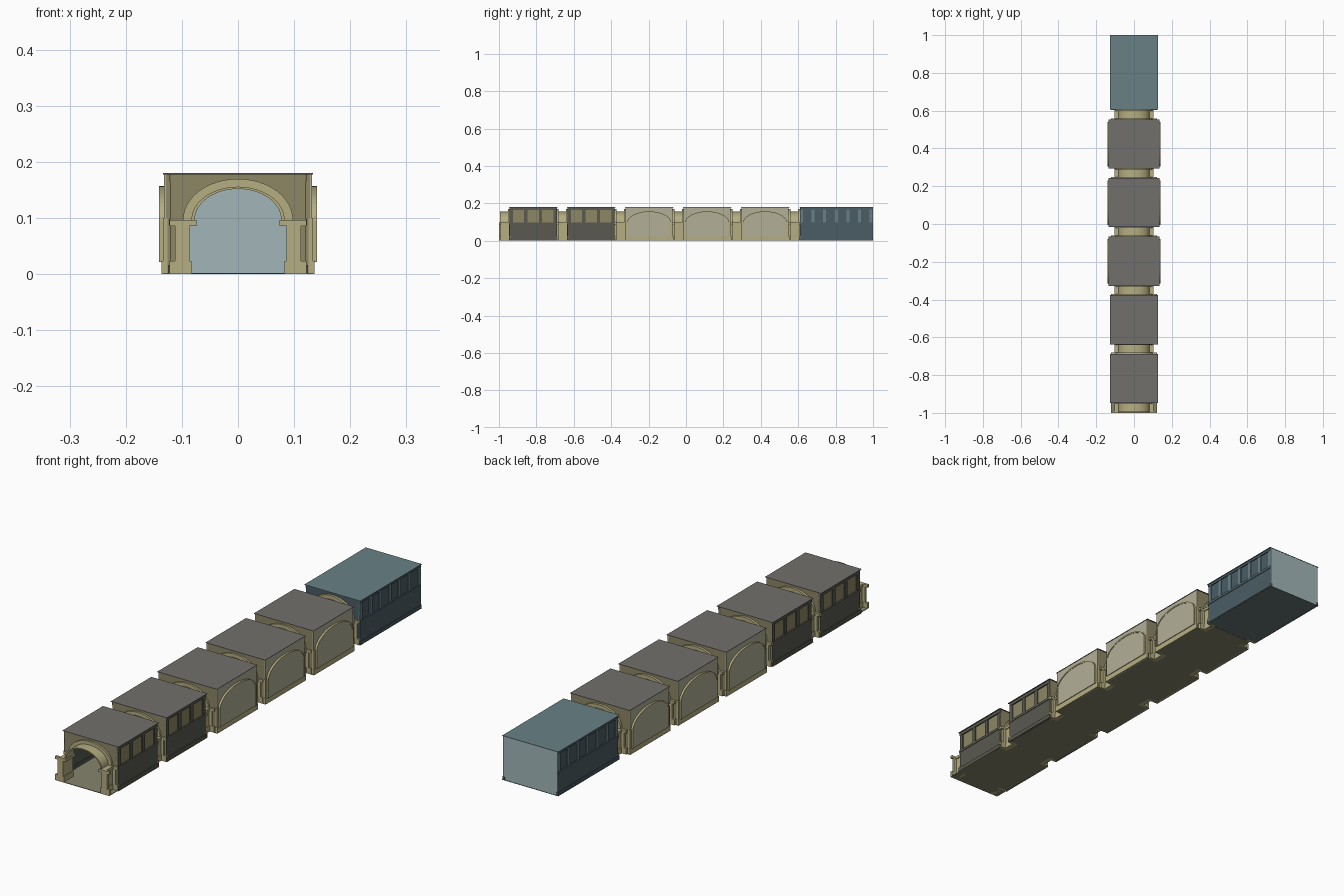
import bpy, bmesh, math

if "Cube" in bpy.data.objects:
    bpy.data.objects.remove(bpy.data.objects["Cube"])

H = 0.18            # ceiling height
SPRING = 0.097      # springing height of the passage arches


def material(name, rgb):
    m = bpy.data.materials.new(name)
    m.diffuse_color = (*rgb, 1)
    m.use_nodes = True
    m.node_tree.nodes["Principled BSDF"].inputs["Base Color"].default_value = m.diffuse_color
    return m


GOLD = material("gold_stone", (0.46, 0.42, 0.22))
CREAM = material("pale_plaster", (0.45, 0.43, 0.31))
DARK = material("dark_panelling", (0.10, 0.10, 0.08))
OCHRE = material("shaded_wall", (0.27, 0.24, 0.13))
ROOF = material("dark_ceiling", (0.17, 0.16, 0.15))
FLOOR = material("olive_floor", (0.24, 0.23, 0.15))
TEAL = material("teal_ceiling", (0.14, 0.22, 0.24))
TEAL_DARK = material("teal_dark_wall", (0.07, 0.11, 0.13))
TEAL_PALE = material("teal_pale_wall", (0.36, 0.47, 0.48))
SLATE = material("slate_floor", (0.13, 0.17, 0.18))


def finish(name, bm, mat):
    bmesh.ops.recalc_face_normals(bm, faces=bm.faces)
    me = bpy.data.meshes.new(name)
    bm.to_mesh(me)
    bm.free()
    me.materials.append(mat)
    ob = bpy.data.objects.new(name, me)
    bpy.context.collection.objects.link(ob)
    return ob


def boxes(name, items, mat, mirror=True):
    """Boxes (x0, x1, y0, y1, z0, z1) in one object, mirrored over x = 0."""
    bm = bmesh.new()
    for x0, x1, y0, y1, z0, z1 in items:
        for s in ((1, -1) if mirror else (1,)):
            vs = bmesh.ops.create_cube(bm, size=1)["verts"]
            for v in vs:
                v.co = (s * ((x0 + x1) / 2 + v.co.x * (x1 - x0)),
                        (y0 + y1) / 2 + v.co.y * (y1 - y0),
                        (z0 + z1) / 2 + v.co.z * (z1 - z0))
    return finish(name, bm, mat)


def prism(name, pts, place, a, b, mat, signs=(1,)):
    """Extrude a 2D outline from a to b; place(u, v, d) gives the 3D point."""
    bm = bmesh.new()
    for s in signs:
        lo = [bm.verts.new(place(u, v, s * a)) for u, v in pts]
        bm.faces.new(lo)
        if a != b:
            hi = [bm.verts.new(place(u, v, s * b)) for u, v in pts]
            bm.faces.new(hi[::-1])
            n = len(pts)
            for i in range(n):
                bm.faces.new((lo[i], lo[(i + 1) % n], hi[(i + 1) % n], hi[i]))
    return finish(name, bm, mat)


def arc(rx, rz, z, n=24):
    return [(rx * math.cos(math.pi * i / n), z + rz * math.sin(math.pi * i / n))
            for i in range(n + 1)]


def ring(rx, rz, t, tz, z):
    return arc(rx, rz, z) + arc(rx + t, rz + tz, z)[::-1]


def across(u, v, d):        # outline faces along y
    return (u, d, v)


def end_wall(name, y, w, mat):
    pts = [(-w, 0), (-w, H), (w, H), (w, 0), (0.09, 0)]
    pts += arc(0.09, 0.062, SPRING) + [(-0.09, 0)]
    prism(name, pts, across, y, y, mat)


def passage(i, y0, y1):
    front = i == 0
    # pilasters with base and impost, lining the passage
    boxes(f"passage_{i}_pilasters", [
        (0.086, 0.099, y0, y1, 0, 0.088),
        (0.083, 0.102, y0, y1, 0, 0.024),
        (0.075, 0.103, y0, y1, 0.086, SPRING)], GOLD)
    # end pilasters standing on the room side of each end wall
    parts = []
    for a, b in ((y0 - 0.006, y0 + 0.006) if not front else (y0, y0 + 0.01),
                 (y1, y1 + 0.01)):
        parts += [(0.086, 0.112, a, b, 0, 0.088), (0.083, 0.122, a, b, 0, 0.024),
                  (0.074, 0.122, a, b, 0.086, SPRING)]
    boxes(f"passage_{i}_end_pilasters", parts, GOLD)
    # arch soffit and mouldings
    inset = 0.006 if front else 0
    ob = prism(f"passage_{i}_vault", ring(0.077, 0.055, 0.006, 0.004, SPRING),
               across, y0 + inset, y1, GOLD)
    smooth(ob)
    for tag, y in (("front", y0), ("back", y1)):
        if front and tag == "front":
            continue
        smooth(prism(f"passage_{i}_{tag}_moulding",
                     ring(0.079, 0.057, 0.019, 0.016, SPRING),
                     across, y - 0.004, y + 0.006, GOLD))
    w = 0.122 if front else 0.101
    boxes(f"passage_{i}_floor", [(-w, w, y0, y1, 0, 0.002)], FLOOR, False)


def smooth(ob):
    bpy.ops.object.select_all(action="DESELECT")
    ob.select_set(True)
    bpy.context.view_layer.objects.active = ob
    bpy.ops.object.shade_smooth_by_angle(angle=math.radians(30))


def shell(name, y0, y1, w, roof, floor, ends):
    boxes(name + "_ceiling", [(-w, w, y0, y1, H - 0.002, H)], roof, False)
    boxes(name + "_floor", [(-w, w, y0, y1, 0, 0.002)], floor, False)
    end_wall(name + "_front_wall", y0 + 0.004, w - 0.006, ends)


def panelled_room(i, y0, y1):
    n, w = f"panelled_room_{i}", 0.126
    shell(n, y0, y1, w, ROOF, FLOOR, OCHRE)
    end_wall(n + "_back_wall", y1 - 0.004, w - 0.006, OCHRE)
    a, b = y0 + 0.004, y1 - 0.004
    boxes(n + "_dado", [(0.117, 0.121, a, b, 0, 0.092),
                        (0.115, 0.125, y0, y1, 0, 0.016),
                        (0.113, 0.123, a, b, 0.088, 0.098)], DARK)
    boxes(n + "_upper_wall", [(0.114, 0.117, a, b, 0.095, H - 0.002)], OCHRE)
    # posts between the three upper panels, and the top rail
    posts = [(0.112, 0.121, a + t * (b - a - 0.018), a + t * (b - a - 0.018) + 0.018,
              0.095, H - 0.002) for t in (0, 1 / 3, 2 / 3, 1)]
    boxes(n + "_posts", posts + [(0.112, 0.122, a, b, 0.165, H - 0.002)], DARK)


def arched_room(i, y0, y1):
    n, w = f"arched_room_{i}", 0.134
    shell(n, y0, y1, w, ROOF, FLOOR, OCHRE)
    end_wall(n + "_back_wall", y1 - 0.004, w - 0.006, OCHRE)
    c = (y0 + y1) / 2
    boxes(n + "_side_walls", [(0.128, 0.132, y0 + 0.004, y1 - 0.004, 0, H - 0.002)], CREAM)
    boxes(n + "_skirting", [(0.128, 0.136, y0, y1, 0, 0.024)], GOLD)
    boxes(n + "_corner_posts", [(0.126, 0.134, y, y + 0.012, 0, 0.1)
                                for y in (y0 + 0.002, y1 - 0.014)], GOLD)
    # blind arch set outward in each side wall, with a raised rim
    side = lambda u, v, d: (d, c + u, v)
    panel = [(0.112, 0.022)] + arc(0.112, 0.056, 0.095) + [(-0.112, 0.022)]
    prism(n + "_blind_arches", panel, side, 0.13, 0.139, CREAM, (1, -1))
    rim = [(0.112, 0.022)] + arc(0.112, 0.056, 0.095) + [(-0.112, 0.022), (-0.118, 0.022)]
    rim += arc(0.118, 0.062, 0.095)[::-1] + [(0.118, 0.022)]
    prism(n + "_arch_rims", rim, side, 0.13, 0.1405, GOLD, (1, -1))


def teal_room(y0, y1):
    n, w = "end_chamber", 0.126
    shell(n, y0, y1, w, TEAL, SLATE, TEAL_DARK)
    boxes(n + "_back_wall", [(-0.122, 0.122, y1 - 0.004, y1 - 0.001, 0, H - 0.001)],
          TEAL_PALE, False)
    a, b = y0 + 0.004, y1 - 0.003
    boxes(n + "_side_walls", [(0.116, 0.119, a, b, 0, H - 0.002),
                              (0.115, 0.125, y0, y1, 0, 0.014),
                              (0.115, 0.122, a, b, 0.014, 0.085),
                              (0.113, 0.124, a, b, 0.085, 0.097),
                              (0.113, 0.123, a, b, 0.168, H - 0.002)], TEAL_DARK)
    k = 7
    boxes(n + "_wall_ribs", [(0.114, 0.122, a + j * (b - a - 0.016) / (k - 1),
                              a + j * (b - a - 0.016) / (k - 1) + 0.016, 0.09, 0.17)
                             for j in range(k)], TEAL)


# lay out: passage then room, five times, a last passage, then the end chamber
PITCH, GAP = 0.31, 0.053
for i in range(6):
    y = -1 + PITCH * i + (0 if i == 0 else 0.003)
    passage(i, y, -1 + PITCH * i + GAP)
    r0, r1 = -1 + PITCH * i + GAP, -1 + PITCH * (i + 1) + 0.003
    if i < 2:
        panelled_room(i + 1, r0, r1)
    elif i < 5:
        arched_room(i - 1, r0, r1)
    else:
        teal_room(r0 + 0.003, 1.0)
